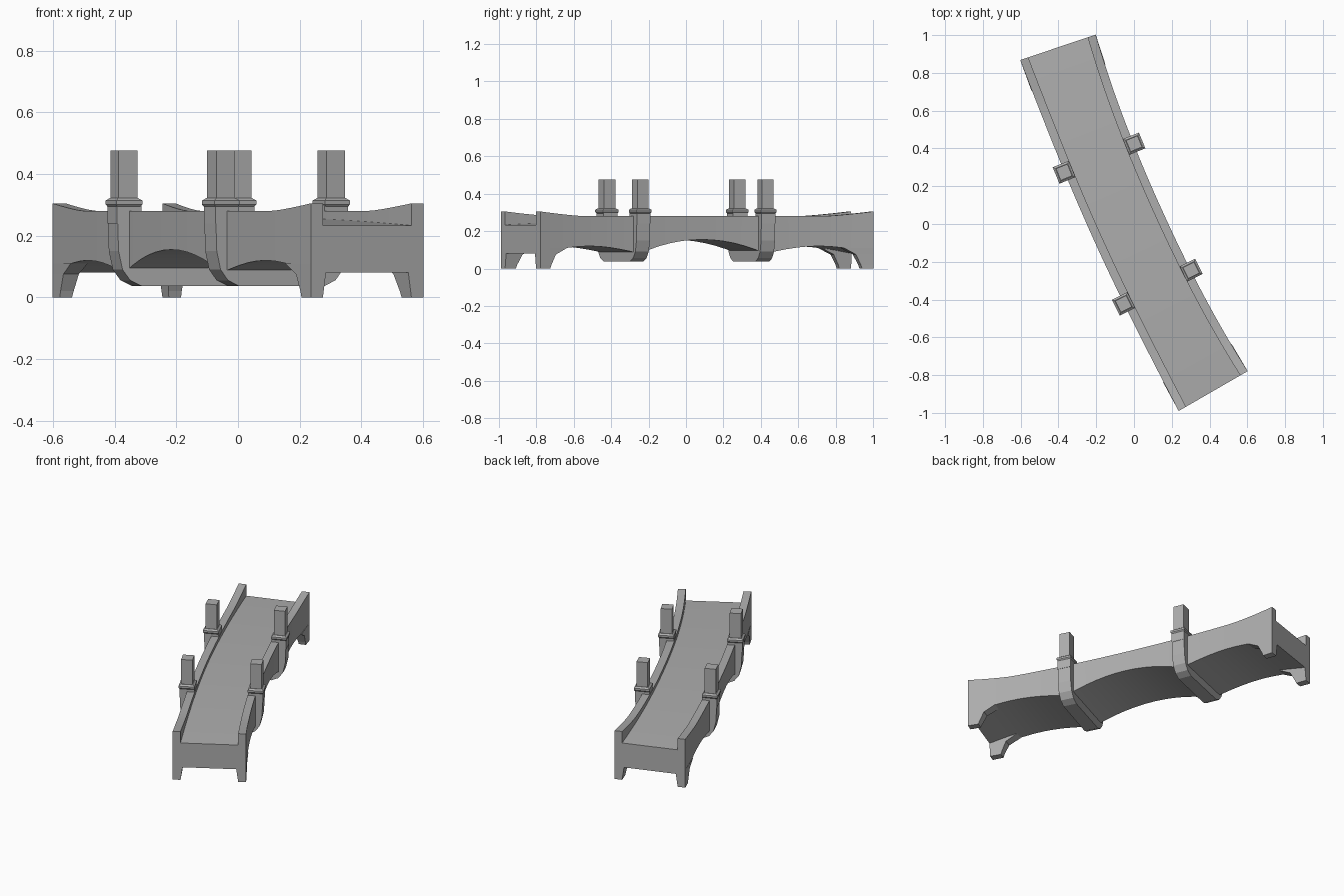
import bpy, bmesh, math
from mathutils import Vector

cube = bpy.data.objects.get("Cube")
if cube:
    bpy.data.objects.remove(cube, do_unlink=True)

stone = bpy.data.materials.new("grey_stone")
stone.use_nodes = True
GREY = (0.42, 0.42, 0.42, 1)
stone.diffuse_color = GREY
stone.node_tree.nodes["Principled BSDF"].inputs["Base Color"].default_value = GREY

# The bridge follows a gentle arc: s runs along it, u across it
MID = Vector((-0.037, 0.005))
HEADING = math.radians(24.3)
BEND = math.radians(5.7)
PIER = 0.375


def place(s, u, z):
    a0, a1 = HEADING, HEADING + BEND * s
    x = MID.x + (math.cos(a0) - math.cos(a1)) / BEND
    y = MID.y - (math.sin(a1) - math.sin(a0)) / BEND
    return Vector((x + u * math.cos(a1), y + u * math.sin(a1), z))


def loft(name, rings, smooth=False):
    """Join equal rings of (s, u, z) points and cap both ends."""
    bm = bmesh.new()
    rows = [[bm.verts.new(place(*p)) for p in ring] for ring in rings]
    n = len(rows[0])
    for a, b in zip(rows, rows[1:]):
        for i in range(n):
            j = (i + 1) % n
            bm.faces.new((a[i], a[j], b[j], b[i]))
    bm.faces.new(rows[0])
    bm.faces.new(rows[-1])
    bmesh.ops.recalc_face_normals(bm, faces=bm.faces)
    mesh = bpy.data.meshes.new(name)
    bm.to_mesh(mesh)
    bm.free()
    mesh.materials.append(stone)
    obj = bpy.data.objects.new(name, mesh)
    bpy.context.collection.objects.link(obj)
    if smooth:
        bpy.ops.object.select_all(action="DESELECT")
        obj.select_set(True)
        bpy.context.view_layer.objects.active = obj
        bpy.ops.object.shade_smooth_by_angle(angle=math.radians(30))
    return obj


def box_ring(s, u, z, hs, hu):
    return [(s - hs, u - hu, z), (s + hs, u - hu, z),
            (s + hs, u + hu, z), (s - hs, u + hu, z)]


def soffit(s):
    """Height of the underside: one wide middle arch, two flatter end arches."""
    t = abs(s)
    if t < PIER:
        return 0.155 - 0.075 * (t / PIER) ** 2
    k = (t - PIER) / (1 - PIER)
    return 0.08 + 0.04 * math.sin(math.pi * k)


# Deck with parapets, swept along the arc
def section(s):
    flare = max(0, (abs(s) - 0.72) / 0.28)
    w = 0.197 + 0.014 * abs(s) ** 3
    top = 0.28 + 0.025 * flare ** 1.3
    deck = 0.258 - 0.025 * s * s
    wall = w - 0.045
    half = [(w, soffit(s)), (w, top), (wall, top), (wall, deck)]
    outline = half + [(-u, z) for u, z in reversed(half)]
    return [(s, u, z) for u, z in outline]


STEPS = 32
loft("deck_and_parapets",
     [section(-1 + 2 * i / STEPS) for i in range(STEPS + 1)], smooth=True)

for end, s0 in (("back", -PIER), ("front", PIER)):
    # Pier band wrapping under the deck and up both sides
    half = [(0.155, 0.16), (0.155, 0.3), (0.241, 0.3), (0.236, 0.15),
            (0.222, 0.09), (0.195, 0.055), (0.155, 0.037)]
    outline = half + [(-u, z) for u, z in reversed(half)]
    loft(end + "_pier_band",
         [[(s0 + d, u, z) for u, z in outline] for d in (-0.041, 0.041)])

    for side, sign in (("right", -1), ("left", 1)):
        # Collar with a sloped top, then the square post
        u = 0.2 * sign
        loft(f"{end}_{side}_collar",
             [box_ring(s0, u, z, h, h) for z, h in
              ((0.24, 0.041), (0.295, 0.041), (0.302, 0.046),
               (0.314, 0.046), (0.322, 0.035))])
        loft(f"{end}_{side}_post",
             [box_ring(s0, u, z, 0.033, 0.033) for z in (0.3, 0.477)])

        # Corner foot, flaring towards the arch
        d = math.copysign(1, s0)
        rings = []
        for z, length, inner in ((0.003, 0.065, 0.166), (0.02, 0.072, 0.163),
                                 (0.075, 0.1, 0.155), (0.11, 0.17, 0.15)):
            rings.append([(d, sign * inner, z), (d, sign * 0.211, z),
                          (d * (1 - length), sign * 0.208, z),
                          (d * (1 - length), sign * inner, z)])
        rings[0] = [(s, v, 0) for s, v, z in rings[0]]
        loft(f"{end}_{side}_foot", rings)
